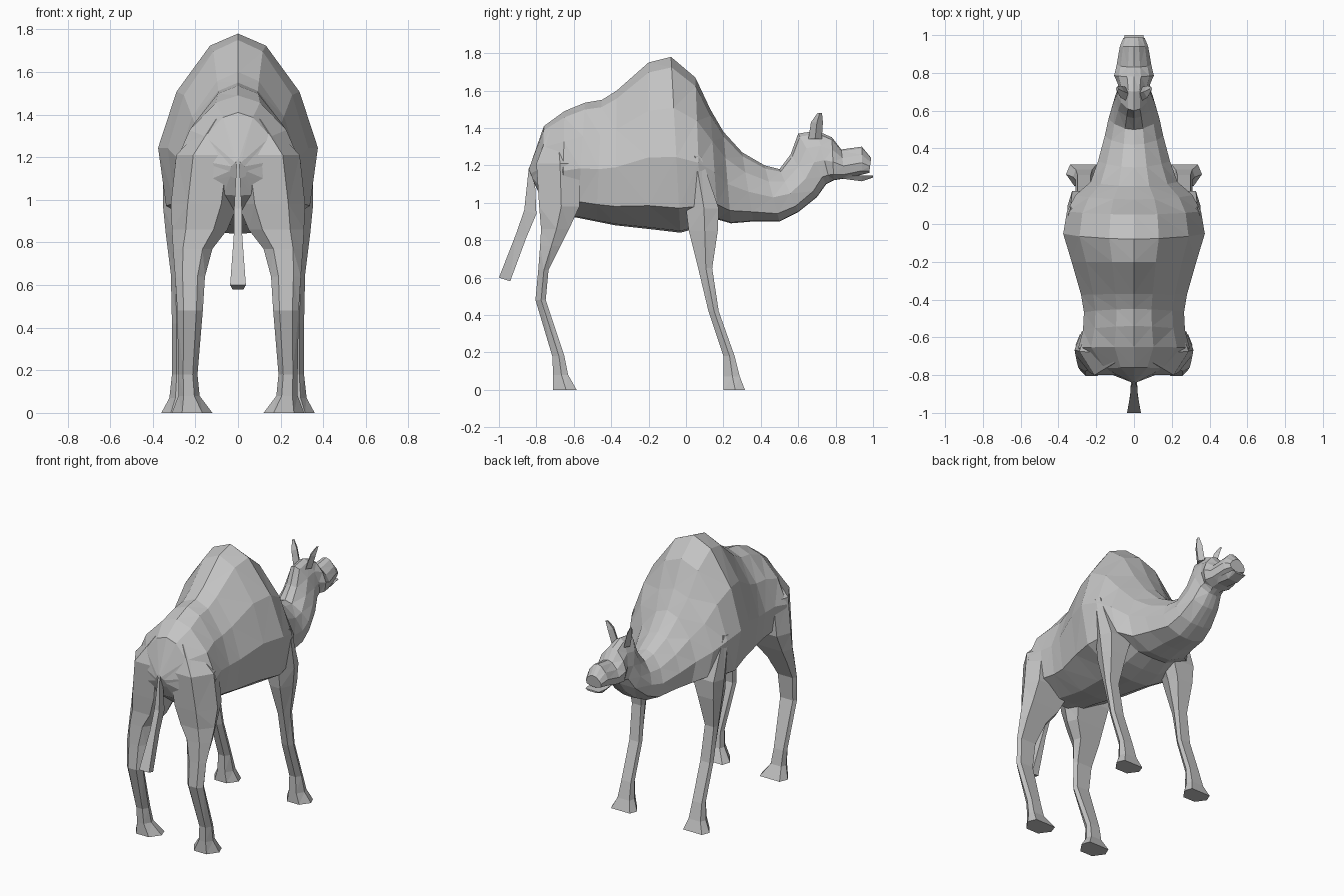
import bpy
import bmesh

cube = bpy.data.objects.get("Cube")
if cube:
    bpy.data.objects.remove(cube, do_unlink=True)

hide = bpy.data.materials.new("grey hide")
hide.use_nodes = True
hide.diffuse_color = (0.55, 0.55, 0.55, 1)
hide.node_tree.nodes["Principled BSDF"].inputs["Base Color"].default_value = (0.55, 0.55, 0.55, 1)


def loft(name, rings, mirrored=False):
    """Skin a series of closed rings with flat faces and cap both ends."""
    bm = bmesh.new()
    loops = [[bm.verts.new(point) for point in ring] for ring in rings]
    for a, b in zip(loops, loops[1:]):
        for i in range(len(a)):
            j = (i + 1) % len(a)
            bm.faces.new((a[i], a[j], b[j], b[i]))
    bm.faces.new(loops[0])
    bm.faces.new(loops[-1])
    bmesh.ops.triangulate(bm, faces=bm.faces[:])
    bmesh.ops.recalc_face_normals(bm, faces=bm.faces[:])
    mesh = bpy.data.meshes.new(name)
    bm.to_mesh(mesh)
    bm.free()
    mesh.materials.append(hide)
    obj = bpy.data.objects.new(name, mesh)
    bpy.context.collection.objects.link(obj)
    if mirrored:
        obj.modifiers.new("Mirror", "MIRROR").use_mirror_merge = False
    return obj


# Shared half cross-section: width factor, height factor from keel to spine
SECTION = [(0, 1), (0.35, 0.94), (0.77, 0.71), (1, 0.43), (0.9, 0.14), (0.35, 0.01), (0, 0)]


def body_ring(y_top, z_top, y_low, z_low, width):
    half = [(u * width, y_low + (y_top - y_low) * t, z_low + (z_top - z_low) * t)
            for u, t in SECTION]
    return half + [(-x, y, z) for x, y, z in half[-2:0:-1]]


# Torso, hump, neck and head: spine y, z, then keel y, z, then half width
STATIONS = [
    (-.84, 1.18, -.81, 1.10, .04),
    (-.76, 1.41, -.77, 1.02, .20),
    (-.65, 1.49, -.66, .93, .295),
    (-.54, 1.535, -.58, .92, .27),
    (-.45, 1.55, -.48, .90, .265),
    (-.37, 1.60, -.38, .88, .28),
    (-.20, 1.75, -.20, .86, .33),
    (-.08, 1.78, -.03, .84, .375),
    (.05, 1.67, .08, .87, .355),
    (.13, 1.50, .17, .91, .31),
    (.20, 1.38, .24, .89, .23),
    (.30, 1.27, .36, .90, .19),
    (.42, 1.20, .50, .90, .155),
    (.50, 1.18, .60, .95, .135),
    (.56, 1.26, .70, 1.03, .11),
    (.60, 1.37, .75, 1.10, .09),
    (.70, 1.385, .77, 1.11, .085),
    (.78, 1.35, .79, 1.12, .105),
    (.83, 1.285, .85, 1.13, .092),
    (.94, 1.30, .94, 1.15, .075),
    (.99, 1.24, .98, 1.16, .057),
]
loft("body_neck_and_head", [body_ring(*s) for s in STATIONS])

# Legs: height, back y, front y, inner x, outer x
LEG_SECTION = [(.25, 0), (.75, 0), (1, .55), (.88, 1), (.1, 1), (0, .55)]


def leg_ring(z, back, front, inner, outer):
    return [(inner + (outer - inner) * u, back + (front - back) * v, z)
            for u, v in LEG_SECTION]


LEGS = {
    "front_legs": [
        (1.25, .01, .08, .24, .35),
        (.97, 0, .175, .15, .352),
        (.85, .015, .17, .19, .34),
        (.65, .065, .14, .23, .315),
        (.42, .12, .175, .22, .31),
        (.18, .20, .26, .22, .31),
        (.07, .20, .288, .21, .322),
        (0, .20, .315, .18, .36),
    ],
    "hind_legs": [
        (1.38, -.735, -.65, .02, .13),
        (1.21, -.80, -.57, -.03, .29),
        (.98, -.785, -.57, 0, .315),
        (.86, -.775, -.625, .05, .31),
        (.77, -.78, -.67, .12, .305),
        (.64, -.79, -.735, .155, .295),
        (.48, -.805, -.75, .165, .285),
        (.18, -.715, -.65, .19, .28),
        (.08, -.71, -.63, .18, .28),
        (0, -.71, -.585, .12, .31),
    ],
}
for leg_name, levels in LEGS.items():
    loft(leg_name, [leg_ring(*level) for level in levels], mirrored=True)


# Tail: widens into a tuft at the tip
def tail_ring(z, back, front, width):
    return [(-width, back, z + .01), (width, back, z + .01),
            (width * .7, front, z - .01), (-width * .7, front, z - .01)]


loft("tail", [tail_ring(*t) for t in [
    (1.18, -.84, -.81, .006), (.95, -.865, -.80, .018),
    (.82, -.91, -.855, .02), (.59, -1, -.94, .037)]])

# Lower jaw: thin tapered lip below the muzzle
loft("lower_jaw", [
    [(-w, y, z + h), (w, y, z + h), (w * .6, y, z - h), (-w * .6, y, z - h)]
    for y, z, w, h in [(.84, 1.14, .06, .012), (.94, 1.13, .06, .015), (1, 1.14, .05, .005)]])


# Ears: upright leaf shapes leaning outward
def ear_ring(x, y, z, size):
    return [(x - size * .6, y, z), (x, y - size, z), (x + size * .6, y, z), (x, y + size, z)]


loft("ears", [ear_ring(*e) for e in [
    (.045, .69, 1.34, .036), (.07, .70, 1.43, .032), (.09, .715, 1.48, .012)]], mirrored=True)
